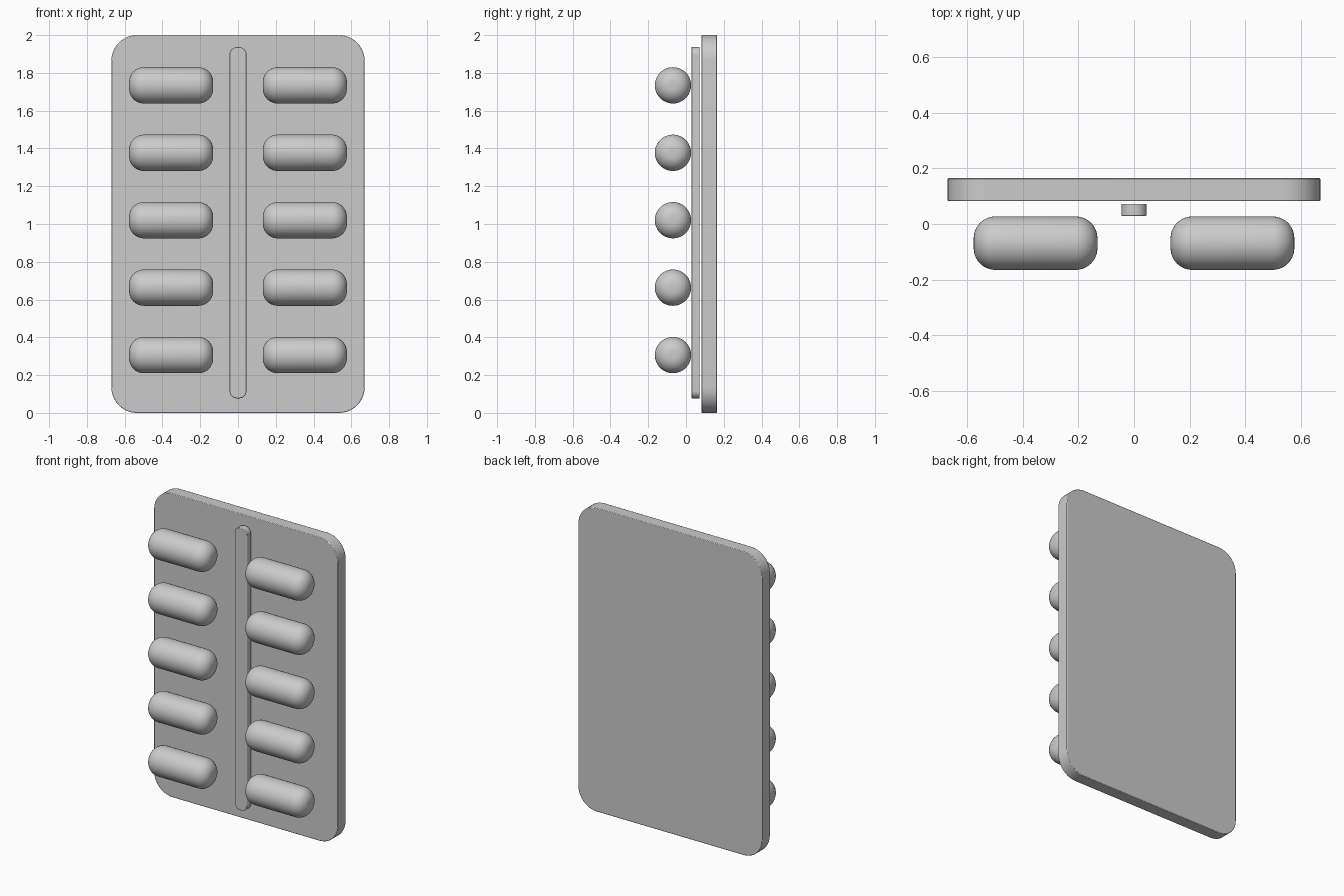
import bpy, bmesh
from math import sin, cos, pi, radians
from mathutils import Matrix

cube = bpy.data.objects.get("Cube")
if cube:
    bpy.data.objects.remove(cube, do_unlink=True)

# One grey for every part
grey = bpy.data.materials.new("plain_grey")
grey.use_nodes = True
colour = (0.6, 0.6, 0.6, 1)
grey.diffuse_color = colour
grey.node_tree.nodes["Principled BSDF"].inputs["Base Color"].default_value = colour


def finish(name, bm, location=(0, 0, 0)):
    bmesh.ops.recalc_face_normals(bm, faces=bm.faces)
    mesh = bpy.data.meshes.new(name)
    bm.to_mesh(mesh)
    bm.free()
    mesh.materials.append(grey)
    obj = bpy.data.objects.new(name, mesh)
    obj.location = location
    bpy.context.collection.objects.link(obj)
    return obj


def smooth(obj):
    bpy.ops.object.select_all(action='DESELECT')
    obj.select_set(True)
    bpy.context.view_layer.objects.active = obj
    bpy.ops.object.shade_smooth_by_angle(angle=radians(35))


def rounded_slab(name, width, depth, height, radius, edge, location):
    """Upright box with rounded outline and a fine edge bevel."""
    bm = bmesh.new()
    bmesh.ops.create_cube(bm, size=1, matrix=Matrix.Diagonal((width, depth, height, 1)))
    corners = [e for e in bm.edges
               if abs(e.verts[0].co.y - e.verts[1].co.y) > depth / 2]
    bmesh.ops.bevel(bm, geom=corners, offset=radius, segments=10,
                    profile=0.5, affect='EDGES')
    obj = finish(name, bm, location)
    bevel = obj.modifiers.new("edge_bevel", 'BEVEL')
    bevel.width, bevel.segments = edge, 2
    bevel.limit_method, bevel.angle_limit = 'ANGLE', radians(40)
    smooth(obj)


def capsule_mesh(name, length, radius, rounding, location):
    """Rounded cylinder along x, turned from a half profile."""
    steps = 10
    arc = [(length / 2 - rounding * (1 - cos(a)), radius - rounding * (1 - sin(a)))
           for a in (pi / 2 * i / steps for i in range(steps + 1))]
    profile = [(length / 2, 0)] + arc
    profile += [(-x, r) for x, r in reversed(profile)]
    bm = bmesh.new()
    verts = [bm.verts.new((x, 0, r)) for x, r in profile]
    edges = [bm.edges.new(pair) for pair in zip(verts, verts[1:])]
    bmesh.ops.spin(bm, geom=verts + edges, cent=(0, 0, 0), axis=(1, 0, 0),
                   angle=2 * pi, steps=48)
    bmesh.ops.remove_doubles(bm, verts=bm.verts, dist=0.0005)
    obj = finish(name, bm, location)
    smooth(obj)


# Backing plate and centre strip
rounded_slab("backing_plate", 1.34, 0.083, 2.0, 0.135, 0.004, (0, 0.1235, 1.0))
rounded_slab("centre_strip", 0.09, 0.043, 1.86, 0.04, 0.003, (0, 0.0505, 1.007))

# Two columns of five capsules
for side, x in (("right", -0.354), ("left", 0.354)):
    for row in range(5):
        capsule_mesh(f"capsule_{side}_{row + 1}", 0.445, 0.096, 0.078,
                     (x, -0.069, 0.306 + 0.357 * row))
